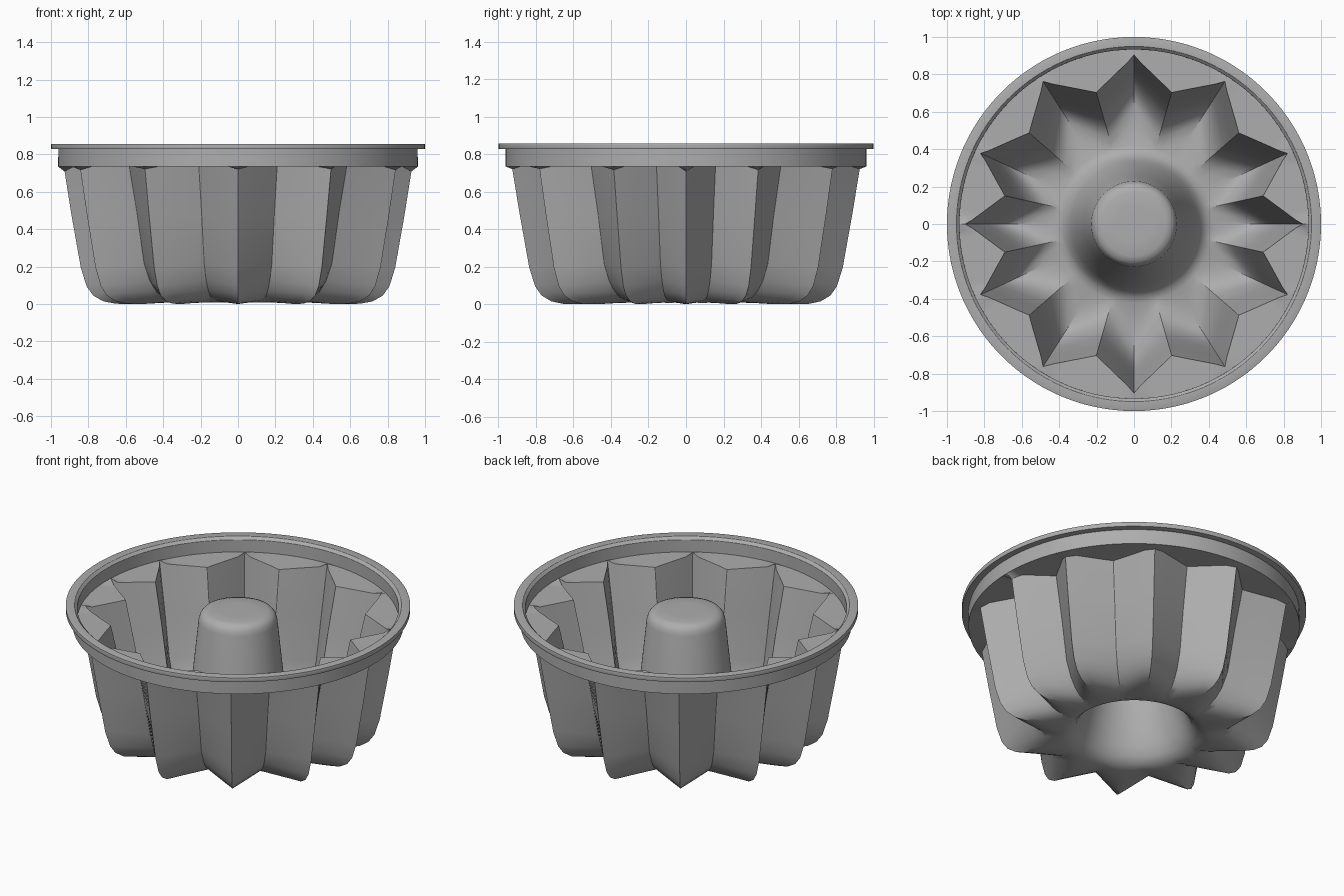
import bpy
import bmesh
from math import radians, cos, sin
from mathutils import Vector

cube = bpy.data.objects.get("Cube")
if cube:
    bpy.data.objects.remove(cube)

# Brushed grey metal
metal = bpy.data.materials.new("grey metal")
metal.use_nodes = True
grey = (0.42, 0.42, 0.42, 1)
metal.diffuse_color = grey
metal.node_tree.nodes["Principled BSDF"].inputs["Base Color"].default_value = grey

# Star corners of one quarter: (angle, is tip, radius factor), then mirrored
quarter = [(0, True, 1), (12.3, False, .97), (24.6, True, 1), (41, False, 1.015),
           (57.5, True, 1), (74, False, 1), (90, True, 1)]
half = quarter + [(180 - a, t, k) for a, t, k in quarter[-2::-1]]
corners = half + [(360 - a, t, k) for a, t, k in half[-2:0:-1]]

# Sheet profile from rim to cone top: tip radius, valley radius, tip z, valley z
rim = [(1, .842), (.955, .842), (.947, .834), (.947, .748)]
star = [(.915, .745, .748, .748), (.866, .688, .48, .48), (.815, .64, .2, .22),
        (.785, .6, .105, .13), (.755, .56, .06, .08), (.71, .52, .03, .05),
        (.65, .48, .016, .036), (.56, .45, .014, .03)]
cone = [(.42, .022), (.38, .036), (.35, .065), (.325, .12), (.298, .21),
        (.25, .42), (.215, .76), (.208, .785), (.195, .802), (.17, .81), (.1, .812)]
rings = ([(r, r, z, z, 1) for r, z in rim] + [s + (0,) for s in star]
         + [(r, r, z, z, 1) for r, z in cone])
STEPS = 5


def direction(angle):
    return Vector((cos(radians(angle)), sin(radians(angle)), 0))


def ring_points(tip, valley, tip_z, valley_z, is_round):
    """Points of one ring, either a circle or a straight-sided star."""
    points = []
    for i, (a, a_tip, ka) in enumerate(corners):
        b, b_tip, kb = corners[(i + 1) % len(corners)]
        b = b if b > a else b + 360
        ends = []
        for angle, is_tip, k in ((a, a_tip, ka), (b, b_tip, kb)):
            p = direction(angle) * (tip if is_tip else valley * k)
            p.z = tip_z if is_tip else valley_z
            ends.append(p)
        for s in range(STEPS):
            f = s / STEPS
            if is_round:
                p = direction(a + (b - a) * f) * tip
                p.z = tip_z
            else:
                p = ends[0].lerp(ends[1], f)
            points.append(p)
    return points


# Loft the sheet and close the top of the cone
bm = bmesh.new()
loops = [[bm.verts.new(p) for p in ring_points(*ring)] for ring in rings]
for upper, lower in zip(loops, loops[1:]):
    for i in range(len(upper)):
        j = (i + 1) % len(upper)
        bm.faces.new((upper[i], upper[j], lower[j], lower[i]))
bm.faces.new(loops[-1])
bmesh.ops.recalc_face_normals(bm, faces=bm.faces)
mesh = bpy.data.meshes.new("fluted_cake_pan")
bm.to_mesh(mesh)
bm.free()
mesh.materials.append(metal)
pan = bpy.data.objects.new("fluted_cake_pan", mesh)
bpy.context.collection.objects.link(pan)

# Sheet thickness and softened edges
solid = pan.modifiers.new("thickness", 'SOLIDIFY')
solid.thickness = .028
solid.offset = 0
solid.use_even_offset = True
bevel = pan.modifiers.new("soft edges", 'BEVEL')
bevel.width = .007
bevel.segments = 2
bevel.limit_method = 'ANGLE'
bevel.angle_limit = radians(38)

bpy.ops.object.select_all(action='DESELECT')
pan.select_set(True)
bpy.context.view_layer.objects.active = pan
bpy.ops.object.shade_smooth_by_angle(angle=radians(35))
